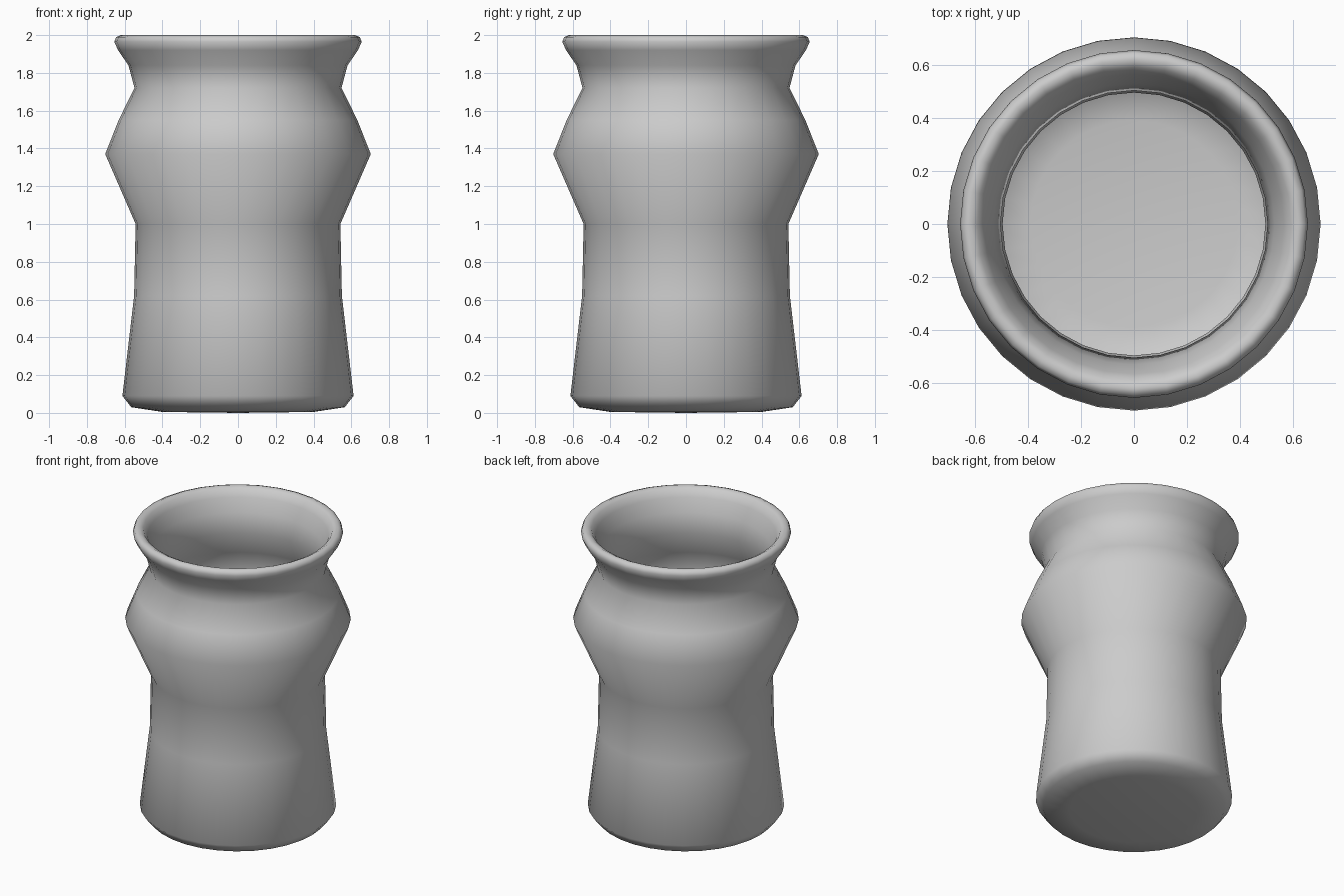
import bpy, bmesh, math

if "Cube" in bpy.data.objects:
    bpy.data.objects.remove(bpy.data.objects["Cube"])

SEGMENTS = 32

# Closed half-section (radius, height): outside from base to rim, then inside down to the floor
outer = [(0, 0.0), (0.40, 0.005), (0.565, 0.03), (0.612, 0.09), (0.55, 0.62), (0.542, 1.0),
         (0.703, 1.37), (0.632, 1.55), (0.548, 1.72), (0.58, 1.84), (0.635, 1.92),
         (0.655, 1.965), (0.645, 1.99)]
inner = [(0.62, 2.0), (0.59, 1.985), (0.565, 1.94), (0.53, 1.85), (0.503, 1.72), (0.585, 1.55),
         (0.65, 1.37), (0.495, 1.0), (0.503, 0.62), (0.56, 0.12), (0.53, 0.08),
         (0.39, 0.055), (0, 0.05)]

# Jar: spin the section around z
bm = bmesh.new()
verts = [bm.verts.new((r, 0, z)) for r, z in outer + inner]
edges = [bm.edges.new(pair) for pair in zip(verts, verts[1:])]
bmesh.ops.spin(bm, geom=verts + edges, cent=(0, 0, 0), axis=(0, 0, 1),
               angle=math.tau, steps=SEGMENTS, use_duplicate=False)
bmesh.ops.remove_doubles(bm, verts=bm.verts, dist=0.0005)
bmesh.ops.recalc_face_normals(bm, faces=bm.faces)
for face in bm.faces:
    face.smooth = True

mesh = bpy.data.meshes.new("jar")
bm.to_mesh(mesh)
bm.free()
jar = bpy.data.objects.new("jar", mesh)
bpy.context.collection.objects.link(jar)
